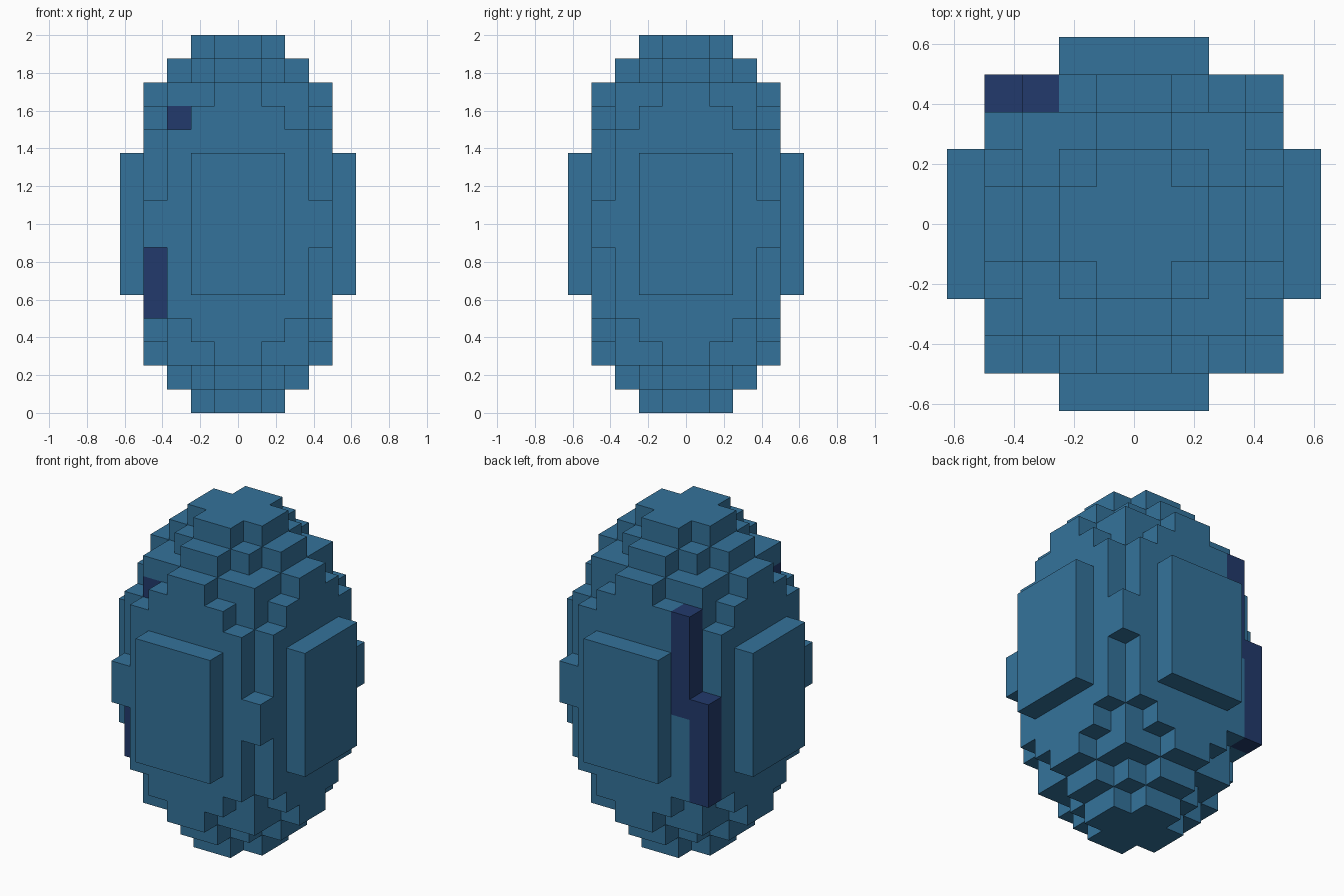
import bpy, bmesh
from mathutils import Vector

if "Cube" in bpy.data.objects:
    bpy.data.objects.remove(bpy.data.objects["Cube"], do_unlink=True)

U = 0.125  # edge length of one block


def material(name, rgb):
    m = bpy.data.materials.new(name)
    m.use_nodes = True
    m.diffuse_color = (*rgb, 1)
    m.node_tree.nodes["Principled BSDF"].inputs["Base Color"].default_value = (*rgb, 1)
    return m


BLUE = material("steel blue", (0.034, 0.171, 0.328))
NAVY = material("navy", (0.016, 0.042, 0.150))


def box(x0, x1, y0, y1, z0, z1):
    """Set of unit blocks filling a box."""
    return {(x, y, z) for x in range(x0, x1) for y in range(y0, y1) for z in range(z0, z1)}


def cross(a, b, z0, z1):
    """Two crossed boxes of half-widths a and b."""
    return box(-a, a, -b, b, z0, z1) | box(-b, b, -a, a, z0, z1)


# Stepped egg: (half-length, half-width, bottom, top) of each crossed layer
LAYERS = [(2, 1, 0, 1), (3, 1, 1, 2), (2, 2, 1, 2), (4, 1, 2, 3), (3, 3, 2, 4),
          (4, 2, 3, 4), (4, 3, 4, 7), (4, 4, 7, 9), (4, 3, 9, 12),
          (4, 2, 12, 13), (3, 3, 12, 14), (4, 1, 13, 14),
          (3, 1, 14, 15), (2, 2, 14, 15), (2, 1, 15, 16)]
body = set()
for layer in LAYERS:
    body |= cross(*layer)

# Navy blocks at the back right corner
lower_post = box(-4, -3, 3, 4, 4, 9)
upper_post = box(-3, -2, 3, 4, 8, 13)
body -= lower_post | upper_post

# Raised panel on each of the four sides
panels = {
    "front_panel": box(-2, 2, -5, -4, 5, 11),
    "back_panel": box(-2, 2, 4, 5, 5, 11),
    "left_panel": box(4, 5, -2, 2, 5, 11),
    "right_panel": box(-5, -4, -2, 2, 5, 11),
}
solid = body | lower_post | upper_post
for cells in panels.values():
    solid |= cells


def navy_patch(cell, n):
    """Exposed ends of the navy blocks on the front right."""
    x, y, z = cell
    if n == (0, -1, 0) and y == -3:
        return (x == -4 and 4 <= z < 7) or (x == -3 and z == 12)
    return n == (-1, 0, 0) and (x, y, z) == (-3, -3, 12)


def skin(name, cells, mats, rule=None):
    """Mesh the outer faces of a set of blocks and merge the flat areas."""
    bm = bmesh.new()
    for cell in sorted(cells):
        centre = Vector(cell) + Vector((0.5, 0.5, 0.5))
        for axis in range(3):
            for sign in (-1, 1):
                n = tuple(sign if i == axis else 0 for i in range(3))
                if tuple(c + d for c, d in zip(cell, n)) in solid:
                    continue
                normal = Vector(n)
                u = Vector([1 if i == (axis + 1) % 3 else 0 for i in range(3)])
                v = normal.cross(u)
                ring = [(-1, -1), (1, -1), (1, 1), (-1, 1)]
                face = bm.faces.new([bm.verts.new((centre + (normal + u * s + v * t) / 2) * U)
                                     for s, t in ring])
                face.material_index = int(bool(rule and rule(cell, n)))
    bmesh.ops.remove_doubles(bm, verts=bm.verts[:], dist=0.001)
    bmesh.ops.dissolve_limit(bm, angle_limit=0.01, verts=bm.verts[:], edges=bm.edges[:],
                             delimit={'MATERIAL'})
    mesh = bpy.data.meshes.new(name)
    bm.to_mesh(mesh)
    bm.free()
    for m in mats:
        mesh.materials.append(m)
    bpy.context.collection.objects.link(bpy.data.objects.new(name, mesh))


skin("egg_body", body, [BLUE, NAVY], navy_patch)
skin("lower_corner_post", lower_post, [NAVY])
skin("upper_corner_post", upper_post, [NAVY])
for panel_name, panel_cells in panels.items():
    skin(panel_name, panel_cells, [BLUE])
